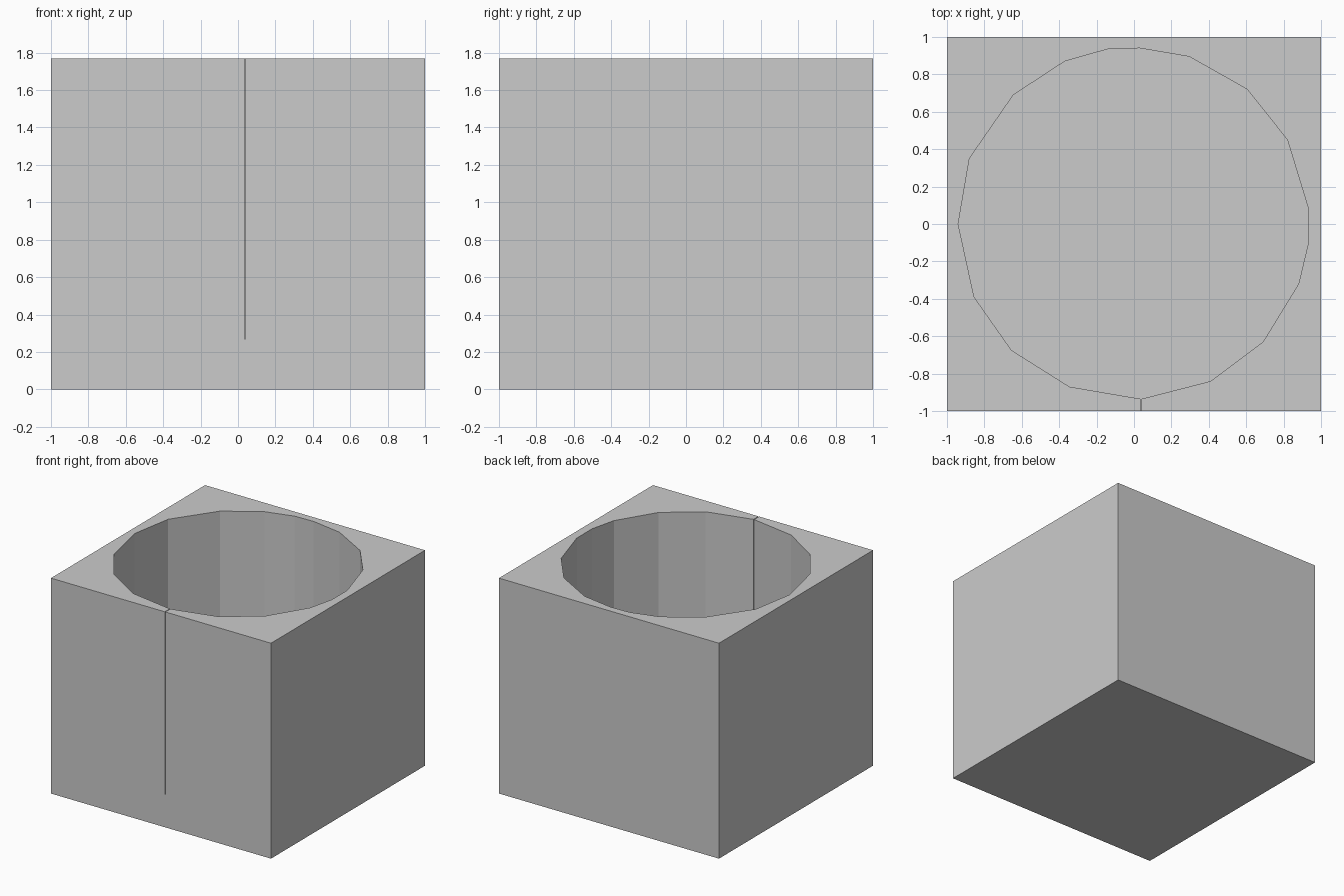
import bpy, bmesh

if "Cube" in bpy.data.objects:
    bpy.data.objects.remove(bpy.data.objects["Cube"])

H, FLOOR = 1.77, 0.27


def prism(name, outline, z0, z1):
    """Extrude a counter-clockwise XY outline between two heights."""
    bm = bmesh.new()
    face = bm.faces.new([bm.verts.new((x, y, z0)) for x, y in outline])
    top = bmesh.ops.extrude_face_region(bm, geom=[face])["geom"]
    bmesh.ops.translate(bm, vec=(0, 0, z1 - z0),
                        verts=[v for v in top if isinstance(v, bmesh.types.BMVert)])
    bmesh.ops.recalc_face_normals(bm, faces=bm.faces)
    mesh = bpy.data.meshes.new(name)
    bm.to_mesh(mesh)
    bm.free()
    obj = bpy.data.objects.new(name, mesh)
    bpy.context.collection.objects.link(obj)
    return obj


# Solid block
block = prism("block", [(-1, -1), (1, -1), (1, 1), (-1, 1)], 0, H)

# Uneven round pocket, with a hairline slit running out through the front wall
pocket = [(0.041, -0.935), (0.41, -0.84), (0.69, -0.63), (0.88, -0.32),
          (0.93, -0.11), (0.93, 0.09), (0.82, 0.45), (0.605, 0.72),
          (0.295, 0.895), (0.03, 0.94), (-0.14, 0.935), (-0.37, 0.87),
          (-0.645, 0.69), (-0.88, 0.35), (-0.94, 0.0), (-0.855, -0.39),
          (-0.655, -0.675), (-0.345, -0.87), (0.035, -0.935)]
slit = [(0.035, -1.1), (0.041, -1.1)]
cutter = prism("pocket_cutter", pocket + slit, FLOOR, H + 0.2)
cutter.hide_render = True

# Cut the pocket and bake the result
cut = block.modifiers.new("pocket", "BOOLEAN")
cut.operation, cut.solver, cut.object = "DIFFERENCE", "EXACT", cutter
bpy.context.view_layer.objects.active = block
bpy.ops.object.modifier_apply(modifier=cut.name)
bpy.data.objects.remove(cutter, do_unlink=True)
